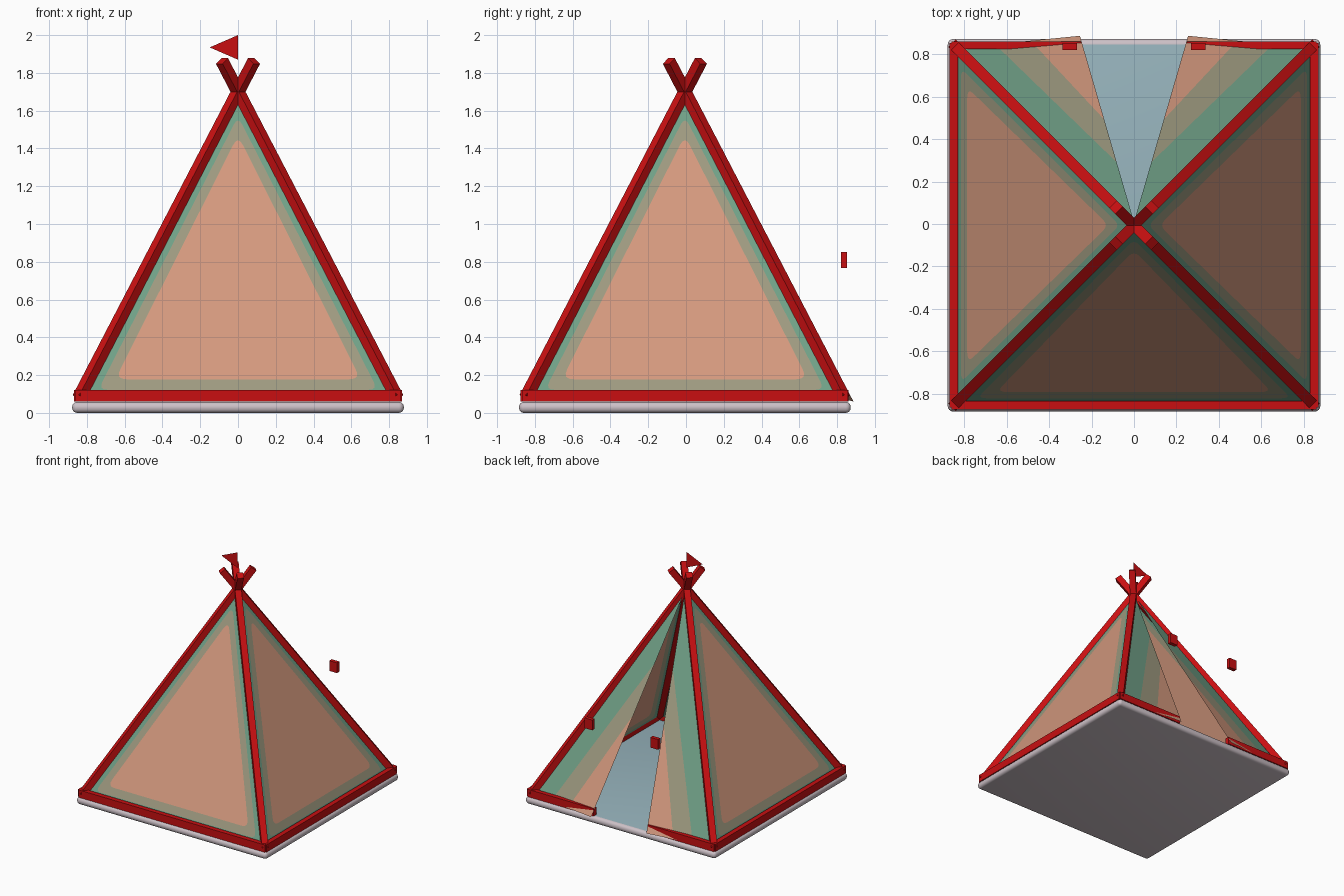
import bpy, bmesh, math
from mathutils import Vector, Matrix

if "Cube" in bpy.data.objects:
    bpy.data.objects.remove(bpy.data.objects["Cube"], do_unlink=True)


def material(name, rgb):
    """Flat material from 0-255 display values, stored as linear."""
    linear = [((c / 255 + 0.055) / 1.055) ** 2.4 if c > 10 else c / 3295 for c in rgb]
    mat = bpy.data.materials.new(name)
    mat.use_nodes = True
    mat.diffuse_color = (*linear, 1)
    mat.node_tree.nodes["Principled BSDF"].inputs["Base Color"].default_value = (*linear, 1)
    return mat


RED = material("red_paint", (200, 15, 17))
SALMON = material("salmon_canvas", (212, 153, 126))
TAUPE = material("taupe_canvas", (158, 154, 128))
GREEN = material("green_canvas", (112, 160, 135))
BLUE = material("blue_floor", (152, 181, 190))
PALE = material("pale_pad", (205, 193, 199))

CY = -0.006        # tent centre in y
APEX = 1.70        # where the poles cross
BASE = 0.075       # foot of the canvas
HALF = 0.84        # half width at the foot
SLOPE = HALF / (APEX - BASE)


def finish(name, bm, mats):
    mesh = bpy.data.meshes.new(name)
    bm.to_mesh(mesh)
    bm.free()
    for mat in mats:
        mesh.materials.append(mat)
    obj = bpy.data.objects.new(name, mesh)
    bpy.context.collection.objects.link(obj)
    return obj


def box(name, size, matrix, mats):
    bm = bmesh.new()
    bmesh.ops.create_cube(bm, size=1, matrix=matrix @ Matrix.Diagonal((*size, 1)))
    return finish(name, bm, mats)


def rounded_triangle(half, low, high, radius, steps=5):
    """Upright triangle outline in (u, z) with softened corners."""
    corners = [Vector((-half, low)), Vector((half, low)), Vector((0, high))]
    points = []
    for i, corner in enumerate(corners):
        a = corner + (corners[i - 1] - corner).normalized() * radius
        b = corner + (corners[(i + 1) % 3] - corner).normalized() * radius
        for s in range(steps):
            t = s / (steps - 1)
            points.append(a * (1 - t) ** 2 + corner * 2 * t * (1 - t) + b * t * t)
    return points


def canvas_wall(name, angle):
    """Flat sloping wall with two coloured bands around a plain middle."""
    turn = Matrix.Translation((0, CY, 0)) @ Matrix.Rotation(angle, 4, 'Z')
    outlines = [rounded_triangle(HALF, BASE, APEX, 0.001),
                rounded_triangle(0.74, 0.122, 1.57, 0.05),
                rounded_triangle(0.65, 0.178, 1.47, 0.06)]
    bm = bmesh.new()
    loops = [[bm.verts.new(turn @ Vector((p.x, -SLOPE * (APEX - p.y), p.y))) for p in o]
             for o in outlines]
    for band in range(2):
        outer, inner = loops[band], loops[band + 1]
        for i in range(len(outer)):
            j = (i + 1) % len(outer)
            bm.faces.new((outer[i], outer[j], inner[j], inner[i])).material_index = band
    bm.faces.new(loops[2]).material_index = 2
    finish(name, bm, [GREEN, TAUPE, SALMON])


def door_flap(name, side):
    """Half of the open wall, swung slightly outward at the door edge."""
    corner = Vector((side * 0.835, 0.835 + CY, BASE))
    door = Vector((side * 0.255, 0.887, 0.06))
    top = Vector((0, 0.01, APEX - 0.01))
    foot = [corner, corner.lerp(door, 0.31), corner.lerp(door, 0.6), door]
    edge = [top, top.lerp(door, 0.32), top.lerp(door, 0.55), door]
    bm = bmesh.new()
    for i in range(3):
        points = [foot[i], foot[i + 1], edge[i + 1], edge[i]]
        if i == 2:
            points.pop(1)
        if side < 0:
            points.reverse()
        points.reverse()
        bm.faces.new([bm.verts.new(p) for p in points]).material_index = i
    bmesh.ops.remove_doubles(bm, verts=bm.verts, dist=0.0001)
    bmesh.ops.recalc_face_normals(bm, faces=bm.faces)
    finish(name, bm, [GREEN, TAUPE, SALMON])


# Rounded floor pad with a blue top
bm = bmesh.new()
bmesh.ops.create_cube(bm, size=1, matrix=Matrix.Translation((0, CY, 0.029))
                      @ Matrix.Diagonal((1.756, 1.756, 0.058, 1)))
bmesh.ops.bevel(bm, geom=list(bm.edges), offset=0.026, segments=4, profile=0.5,
                affect='EDGES')
for face in bm.faces:
    face.smooth = True
    face.material_index = 1 if face.normal.z > 0.99 and face.calc_area() > 1 else 0
pad = finish("floor_pad", bm, [PALE, BLUE])
bpy.ops.object.select_all(action='DESELECT')
pad.select_set(True)
bpy.context.view_layer.objects.active = pad
bpy.ops.object.shade_smooth_by_angle(angle=math.radians(40))

# Three closed canvas walls and their base rails
for label, angle in (("front", 0), ("left", math.pi / 2), ("right", -math.pi / 2)):
    canvas_wall(label + "_canvas", angle)
    place = (Matrix.Translation((0, CY, 0)) @ Matrix.Rotation(angle, 4, 'Z')
             @ Matrix.Translation((0, -0.849, 0.09)))
    box(label + "_rail", (1.72, 0.04, 0.062), place, [RED])

# Back flaps, short rails and tie blocks on both sides of the door
for label, side in (("left", 1), ("right", -1)):
    door_flap(label + "_door_flap", side)
    box(label + "_back_rail", (0.61, 0.036, 0.062),
        Matrix.Translation((side * 0.555, 0.843, 0.09)), [RED])
    box(label + "_tie_block", (0.07, 0.032, 0.085),
        Matrix.Translation((side * 0.303, 0.837, 0.81)), [RED])

# Four corner poles crossing at the apex
for label, sx, sy in (("front_left", 1, -1), ("front_right", -1, -1),
                      ("back_left", 1, 1), ("back_right", -1, 1)):
    foot = Vector((sx * 0.843, sy * 0.843 + CY, 0.08))
    axis = (Vector((0, CY, APEX)) - foot).normalized()
    length = (1.863 - foot.z) / axis.z
    across = axis.cross(Vector((0, 0, 1))).normalized()
    outward = axis.cross(across)
    turn = Matrix((across, outward, axis)).transposed().to_4x4()
    place = Matrix.Translation(foot + axis * length / 2) @ turn
    box(label + "_pole", (0.05, 0.05, length), place, [RED])

# Small pennant above the crossing
bm = bmesh.new()
bm.faces.new([bm.verts.new((x, CY, z)) for x, z in ((0, 1.87), (0, 2.0), (-0.15, 1.935))])
finish("pennant", bm, [RED])
